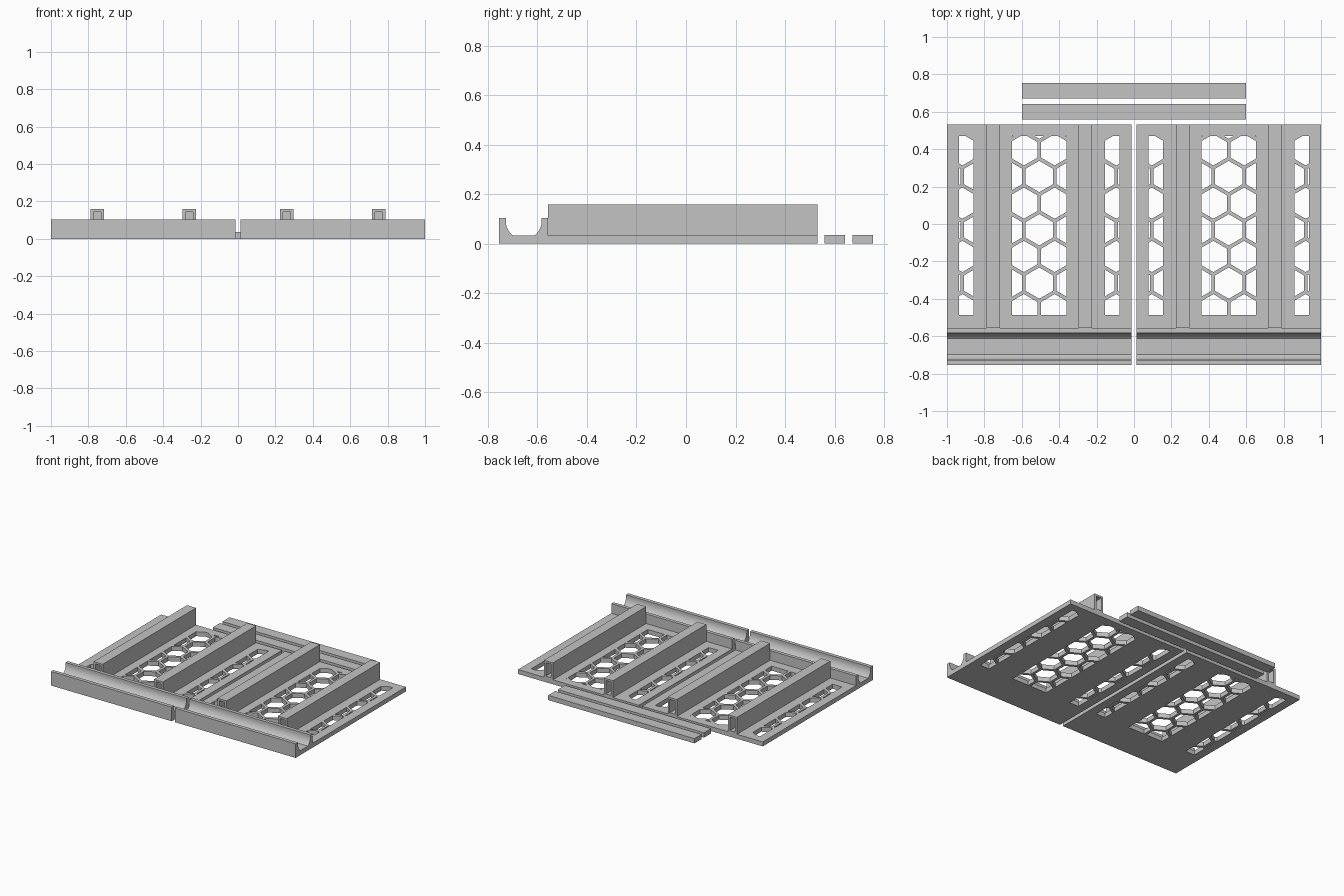
import bpy, bmesh, math
from mathutils import Matrix, Vector

cube = bpy.data.objects.get("Cube")
if cube:
    bpy.data.objects.remove(cube, do_unlink=True)

grey = bpy.data.materials.new("light grey plastic")
grey.use_nodes = True
colour = (0.55, 0.55, 0.55, 1)
grey.diffuse_color = colour
grey.node_tree.nodes["Principled BSDF"].inputs["Base Color"].default_value = colour

CENTRE, HALF = 0.5065, 0.4935      # panel centre in x and half width
FRONT, WALL, BACK = -0.755, -0.557, 0.532
FLOOR, RIM, TOP = 0.033, 0.104, 0.158


def add_object(name, bm):
    bmesh.ops.recalc_face_normals(bm, faces=bm.faces)
    mesh = bpy.data.meshes.new(name)
    bm.to_mesh(mesh)
    bm.free()
    mesh.materials.append(grey)
    obj = bpy.data.objects.new(name, mesh)
    bpy.context.collection.objects.link(obj)
    return obj


def add_box(bm, x0, x1, y0, y1, z0, z1):
    size = Matrix.Diagonal((x1 - x0, y1 - y0, z1 - z0, 1))
    middle = Matrix.Translation(((x0 + x1) / 2, (y0 + y1) / 2, (z0 + z1) / 2))
    bmesh.ops.create_cube(bm, size=1, matrix=middle @ size)


def boolean(obj, cutter, operation):
    """Apply a boolean and throw the helper away."""
    cutter.hide_render = True
    mod = obj.modifiers.new("cut", "BOOLEAN")
    mod.object, mod.operation, mod.solver = cutter, operation, "EXACT"
    graph = bpy.context.evaluated_depsgraph_get()
    mesh = bpy.data.meshes.new_from_object(obj.evaluated_get(graph))
    obj.modifiers.clear()
    obj.data = mesh
    bpy.data.objects.remove(cutter, do_unlink=True)


def honeycomb_cutter():
    """Hexagonal prisms trimmed to three long windows."""
    spacing, pitch, radius = 0.1645, 0.1425, 0.0835
    bm = bmesh.new()
    for row in range(-4, 5):
        for col in range(-3, 4):
            x = (col + 0.5 * (row % 2)) * spacing
            place = Matrix.Translation((x, -0.031 + row * pitch, FLOOR / 2))
            bmesh.ops.create_cone(bm, cap_ends=True, segments=6, radius1=radius,
                                  radius2=radius, depth=0.1, matrix=place)
    cells = add_object("honeycomb_cutter", bm)
    bm = bmesh.new()
    for x0, x1 in ((-0.428, -0.352), (-0.146, 0.146), (0.352, 0.428)):
        add_box(bm, x0, x1, -0.486, 0.471, -0.03, 0.06)
    boolean(cells, add_object("window_cutter", bm), "INTERSECT")
    return cells


def panel(name):
    """Base plate and front trough as one extruded side profile."""
    cy, cz, r = -0.6555, 0.091, 0.0725
    end = math.asin((cz - FLOOR) / r)
    steps = 12
    left = [(cy - r * math.cos(end * i / steps), cz - r * math.sin(end * i / steps))
            for i in range(steps + 1)]
    right = [(2 * cy - y, z) for y, z in reversed(left)]
    profile = [(FRONT, 0), (FRONT, RIM), (cy - r, RIM)] + left + right
    profile += [(cy + r, RIM), (WALL, RIM), (WALL, FLOOR), (BACK, FLOOR), (BACK, 0)]
    bm = bmesh.new()
    face = bm.faces.new([bm.verts.new((-HALF, y, z)) for y, z in profile])
    out = bmesh.ops.extrude_face_region(bm, geom=[face])
    moved = [v for v in out["geom"] if isinstance(v, bmesh.types.BMVert)]
    bmesh.ops.translate(bm, verts=moved, vec=Vector((2 * HALF, 0, 0)))
    obj = add_object(name, bm)
    boolean(obj, honeycomb_cutter(), "DIFFERENCE")
    return obj


def rib(name, x):
    """Raised rail with a socket in each end."""
    bm = bmesh.new()
    add_box(bm, x - 0.037, x + 0.037, WALL, BACK, FLOOR, TOP)
    obj = add_object(name, bm)
    bm = bmesh.new()
    for y0, y1 in ((WALL - 0.1, -0.03), (0.005, BACK + 0.1)):
        add_box(bm, x - 0.021, x + 0.021, y0, y1, FLOOR + 0.012, TOP - 0.014)
    boolean(obj, add_object("socket_cutter", bm), "DIFFERENCE")


# Two panels, each carrying two ribs
for side, sign in (("left", 1), ("right", -1)):
    obj = panel(side + "_panel")
    obj.location.x = sign * CENTRE
    bpy.ops.object.select_all(action="DESELECT")
    obj.select_set(True)
    bpy.context.view_layer.objects.active = obj
    bpy.ops.object.shade_smooth_by_angle(angle=math.radians(25))
    rib(side + "_inner_rib", sign * (CENTRE - 0.246))
    rib(side + "_outer_rib", sign * (CENTRE + 0.246))

# Loose joining bars behind the panels
for name, y in (("front_joining_bar", 0.601), ("rear_joining_bar", 0.7135)):
    bm = bmesh.new()
    add_box(bm, -0.598, 0.598, y - 0.0415, y + 0.0415, 0, 0.035)
    add_object(name, bm)
